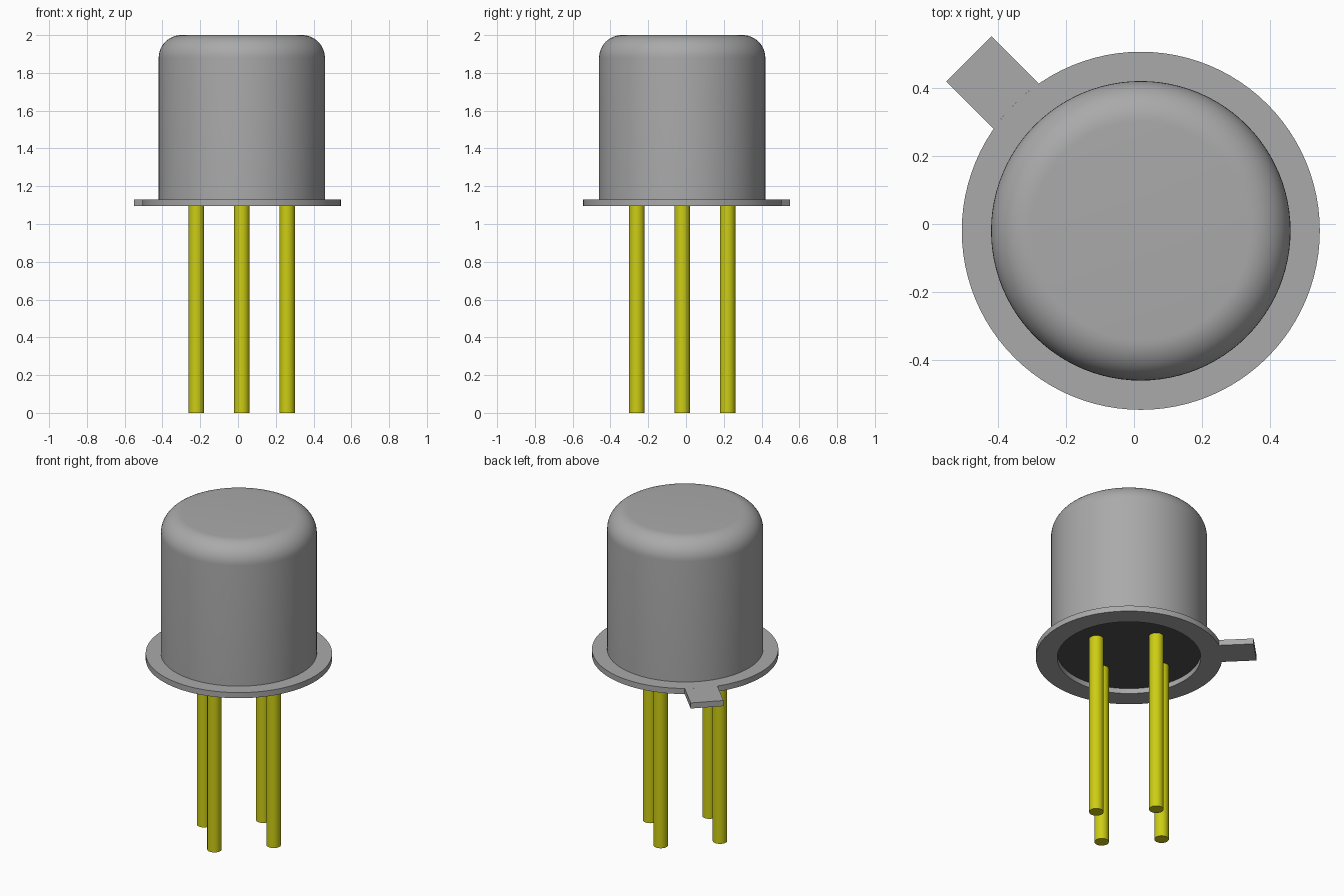
import bpy, bmesh, math
from mathutils import Matrix

if "Cube" in bpy.data.objects:
    bpy.data.objects.remove(bpy.data.objects["Cube"], do_unlink=True)

CX, CY = 0.02, -0.02            # axis of the can
Z0, Z1, TOP = 1.095, 1.13, 2.0  # flange underside, flange top, can top
R_FLANGE, R_CAN, R_RECESS, FILLET = 0.526, 0.44, 0.405, 0.12
SEG = 96


def material(name, rgb):
    m = bpy.data.materials.new(name)
    m.use_nodes = True
    m.diffuse_color = (*rgb, 1)
    m.node_tree.nodes["Principled BSDF"].inputs["Base Color"].default_value = (*rgb, 1)
    return m


grey = material("grey metal", (0.40, 0.40, 0.40))
yellow = material("yellow metal", (0.61, 0.61, 0.007))
black = material("black base", (0.08, 0.08, 0.08))


def finish(name, bm, mat):
    bmesh.ops.remove_doubles(bm, verts=bm.verts, dist=1e-5)
    bmesh.ops.recalc_face_normals(bm, faces=bm.faces)
    me = bpy.data.meshes.new(name)
    bm.to_mesh(me)
    bm.free()
    me.materials.append(mat)
    ob = bpy.data.objects.new(name, me)
    bpy.context.collection.objects.link(ob)
    bpy.ops.object.select_all(action='DESELECT')
    ob.select_set(True)
    bpy.context.view_layer.objects.active = ob
    bpy.ops.object.shade_smooth_by_angle(angle=math.radians(30))
    return ob


def lathe(name, profile, mat, close=False):
    """Spin an (r, z) profile around the can axis."""
    bm = bmesh.new()
    vs = [bm.verts.new((r, 0, z)) for r, z in profile]
    pairs = list(zip(vs, vs[1:])) + ([(vs[-1], vs[0])] if close else [])
    es = [bm.edges.new(p) for p in pairs]
    bmesh.ops.spin(bm, geom=vs + es, cent=(0, 0, 0), axis=(0, 0, 1),
                   angle=2 * math.pi, steps=SEG)
    ob = finish(name, bm, mat)
    ob.location = (CX, CY, 0)
    return ob


def cylinder(name, r, z_low, z_high, x, y, mat, seg):
    bm = bmesh.new()
    bmesh.ops.create_cone(bm, cap_ends=True, segments=seg, radius1=r, radius2=r,
                          depth=z_high - z_low,
                          matrix=Matrix.Translation((0, 0, (z_low + z_high) / 2)))
    ob = finish(name, bm, mat)
    ob.location = (x, y, 0)
    return ob


# Can with a rounded top edge
arc = [(R_CAN - FILLET + FILLET * math.cos(a), TOP - FILLET + FILLET * math.sin(a))
       for a in (math.pi / 2 * i / 12 for i in range(13))]
lathe("can", [(R_CAN, Z1)] + arc + [(0, TOP)], grey)

# Flange ring, open underneath
lathe("flange", [(R_RECESS, Z0), (R_FLANGE, Z0), (R_FLANGE, Z1), (R_RECESS, Z1)],
      grey, close=True)

# Black base set into the flange
cylinder("base_disc", R_RECESS + 0.01, Z1 - 0.003, Z1 + 0.02, CX, CY, black, SEG)

# Locating tab pointing to the back right
half, reach = 0.094, 0.714
da = math.asin(half / R_FLANGE)
outline = [(reach, -half), (reach, half)]
outline += [(R_FLANGE * math.cos(a), R_FLANGE * math.sin(a))
            for a in (da * (1 - i / 4) for i in range(9))]
bm = bmesh.new()
face = bm.faces.new([bm.verts.new((x, y, Z0)) for x, y in outline])
ext = bmesh.ops.extrude_face_region(bm, geom=[face], use_keep_orig=True)
bmesh.ops.translate(bm, vec=(0, 0, Z1 - Z0),
                    verts=[g for g in ext["geom"] if isinstance(g, bmesh.types.BMVert)])
tab = finish("tab", bm, grey)
tab.location = (CX, CY, 0)
tab.rotation_euler.z = math.radians(135)

# Four round leads
for name, dx, dy in (("left", 1, 0), ("back", 0, 1), ("right", -1, 0), ("front", 0, -1)):
    cylinder("lead_" + name, 0.041, 0, Z1 + 0.01, CX + 0.24 * dx, CY + 0.24 * dy, yellow, 32)
